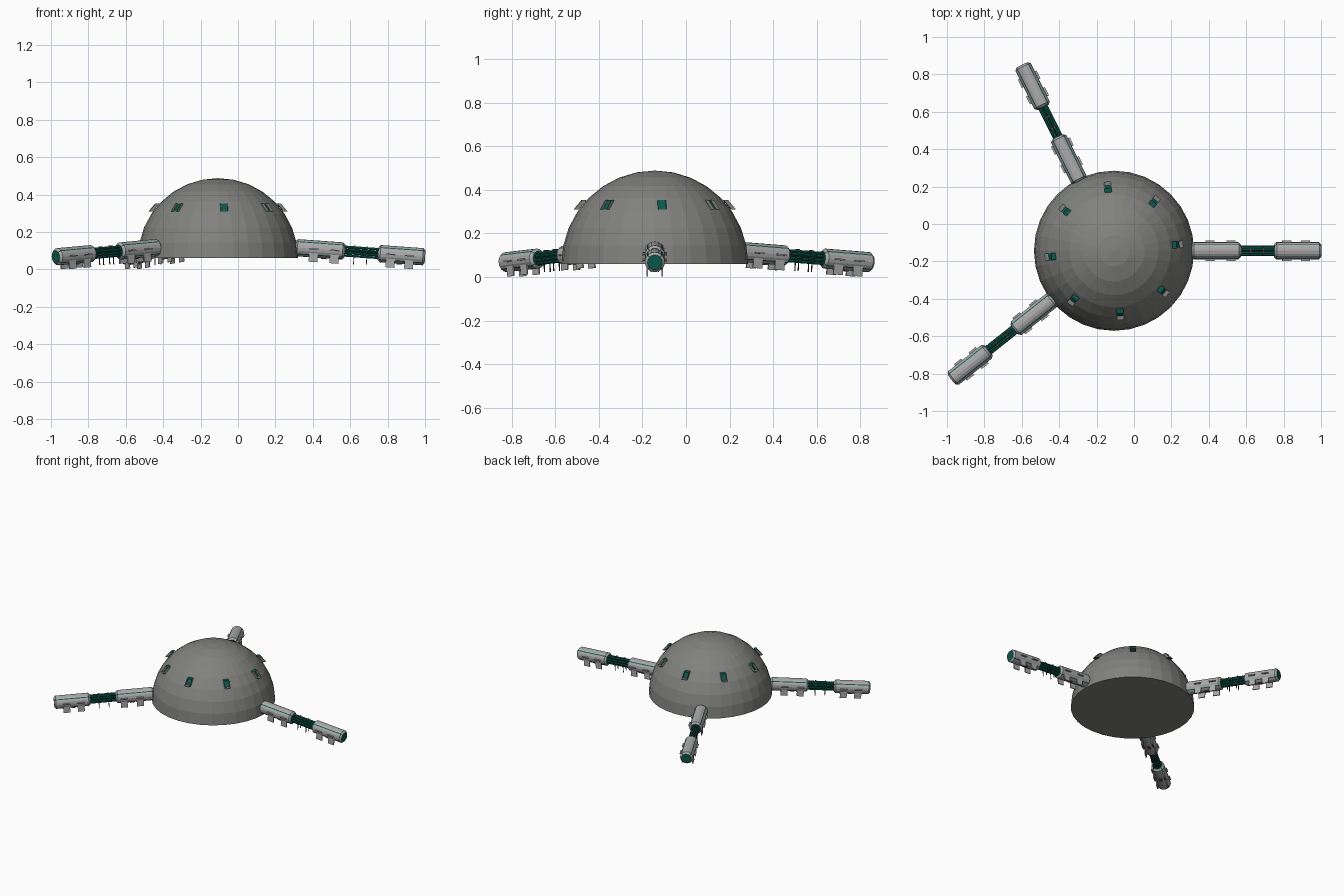
import bpy, bmesh
from math import radians, cos, sin, pi, sqrt
from mathutils import Matrix, Vector

cube = bpy.data.objects.get("Cube")
if cube:
    bpy.data.objects.remove(cube, do_unlink=True)


def material(name, rgb):
    m = bpy.data.materials.new(name)
    m.use_nodes = True
    m.diffuse_color = (*rgb, 1)
    m.node_tree.nodes["Principled BSDF"].inputs["Base Color"].default_value = (*rgb, 1)
    return m


DOME = material("dome grey", (0.22, 0.22, 0.21))
METAL = material("light metal", (0.40, 0.40, 0.40))
TEAL = material("dark teal", (0.003, 0.10, 0.075))
DARK = material("cable black", (0.03, 0.035, 0.035))
RED = material("dull red", (0.22, 0.04, 0.03))

CENTRE = Vector((-0.107, -0.143, 0))
RADIUS, BASE = 0.428, 0.06


def finish(bm, name, mats, matrix):
    mesh = bpy.data.meshes.new(name)
    bm.to_mesh(mesh)
    bm.free()
    for m in mats:
        mesh.materials.append(m)
    ob = bpy.data.objects.new(name, mesh)
    ob.matrix_world = matrix
    bpy.context.collection.objects.link(ob)


def add_box(bm, centre, size, mat=0):
    m = Matrix.Translation(centre) @ Matrix.Diagonal((*size, 1))
    for v in bmesh.ops.create_cube(bm, size=1, matrix=m)["verts"]:
        for f in v.link_faces:
            f.material_index = mat


def add_rod(bm, start, length, radius, sides=6, mat=0):
    # rod along local x
    m = Matrix.Translation(Vector(start) + Vector((length / 2, 0, 0))) @ Matrix.Rotation(pi / 2, 4, 'Y')
    r = bmesh.ops.create_cone(bm, cap_ends=True, segments=sides, radius1=radius,
                              radius2=radius, depth=length, matrix=m)
    for v in r["verts"]:
        for f in v.link_faces:
            f.material_index = mat


# Faceted dome with a closed underside
bm = bmesh.new()
bmesh.ops.create_uvsphere(bm, u_segments=32, v_segments=16, radius=RADIUS)
bmesh.ops.bisect_plane(bm, geom=bm.verts[:] + bm.edges[:] + bm.faces[:], dist=1e-5,
                       plane_co=(0, 0, 0), plane_no=(0, 0, -1), clear_outer=True)
bmesh.ops.contextual_create(bm, geom=[e for e in bm.edges if e.is_boundary])
bmesh.ops.recalc_face_normals(bm, faces=bm.faces[:])
finish(bm, "dome", [DOME], Matrix.Translation(CENTRE + Vector((0, 0, BASE))))

# Windows: teal pane in a shallow open frame, teal on the outside of sill and head
bm = bmesh.new()
bottom, top, half = 0.31, 0.352, 0.019
for i in range(8):
    rot = Matrix.Rotation(radians(5.5 + 45 * i), 3, 'Z')

    def corners(depth, grow=0):
        out = []
        for y, z in ((-half, bottom), (half, bottom), (half, top), (-half, top)):
            r = sqrt(RADIUS ** 2 - (z - BASE) ** 2) + depth
            shift = grow if z == top else -grow
            out.append(bm.verts.new(rot @ Vector((r, y, z + shift))))
        return out

    inner, outer = corners(0.003), corners(0.024)
    bm.faces.new(inner).material_index = 1
    for k in range(4):
        n = (k + 1) % 4
        bm.faces.new((inner[n], inner[k], outer[k], outer[n]))
    back, front = corners(0, 0.002), corners(0.024, 0.002)
    for k, n in ((0, 1), (2, 3)):
        bm.faces.new((back[k], back[n], front[n], front[k])).material_index = 1
finish(bm, "dome_windows", [DOME, TEAL], Matrix.Translation(CENTRE))


def pod(name, x0, length, fins, matrix):
    # Chamfered shell with four narrow teal seams and teal end discs
    bm = bmesh.new()
    angles, seam = [], []
    for q in range(4):
        a = 45 + 90 * q
        for off, is_seam in ((-4, True), (4, False), (24, False), (45, False), (66, False)):
            angles.append(radians(a + off))
            seam.append(is_seam)
    profile = ((0, 0.034), (0.012, 0.046), (length - 0.012, 0.046), (length, 0.034))
    rings = [[bm.verts.new((x0 + x, r * cos(a), r * sin(a))) for a in angles] for x, r in profile]
    count = len(angles)
    for a, b in zip(rings, rings[1:]):
        for k in range(count):
            n = (k + 1) % count
            bm.faces.new((a[k], a[n], b[n], b[k])).material_index = int(seam[k])
    for ring in (rings[0], rings[-1]):
        bm.faces.new(ring).material_index = 1
    bmesh.ops.recalc_face_normals(bm, faces=bm.faces[:])
    finish(bm, name + "_shell", [METAL, TEAL], matrix)

    # Side fins and paired feet, plus a small plate underneath
    bm = bmesh.new()
    for x in fins:
        for s in (-1, 1):
            add_box(bm, (x0 + x, s * 0.047, 0), (0.048, 0.018, 0.007))
            add_box(bm, (x0 + x, s * 0.035, -0.047), (0.048, 0.007, 0.046))
    add_box(bm, (x0 + sum(fins) / 2, 0, -0.046), (0.03, 0.02, 0.009), 1)
    finish(bm, name + "_fins", [METAL, RED], matrix)


def connector(name, x0, length, matrix):
    # Bundle of teal cables around a dark core, with collars and hanging wires
    bm = bmesh.new()
    add_rod(bm, (x0, 0, 0), length, 0.013, 8, 1)
    for k in range(8):
        a = 2 * pi * k / 8 + pi / 8
        add_rod(bm, (x0, 0.021 * cos(a), 0.025 * sin(a)), length, 0.0075)
    for t in (0.3, 0.66):
        add_rod(bm, (x0 + length * t - 0.003, 0, 0), 0.006, 0.027, 12)
        add_box(bm, (x0 + length * t, 0, 0.031), (0.007, 0.03, 0.006), 2)
        for s in (-1, 1):
            add_box(bm, (x0 + length * t, s * 0.017, -0.042), (0.004, 0.004, 0.05), 1)
    finish(bm, name, [TEAL, DARK, RED], matrix)


# Three jointed arms sloping gently down from the dome
for label, angle in (("left", 0), ("back", 116.3), ("front_right", 218.4)):
    place = (Matrix.Translation(CENTRE) @ Matrix.Rotation(radians(angle), 4, 'Z')
             @ Matrix.Translation((0.413, 0, 0.117)) @ Matrix.Rotation(radians(4.1), 4, 'Y'))
    pod(label + "_inner_pod", 0, 0.266, (0.1, 0.212), place)
    connector(label + "_cables", 0.26, 0.19, place)
    pod(label + "_outer_pod", 0.444, 0.252, (0.068, 0.168), place)
